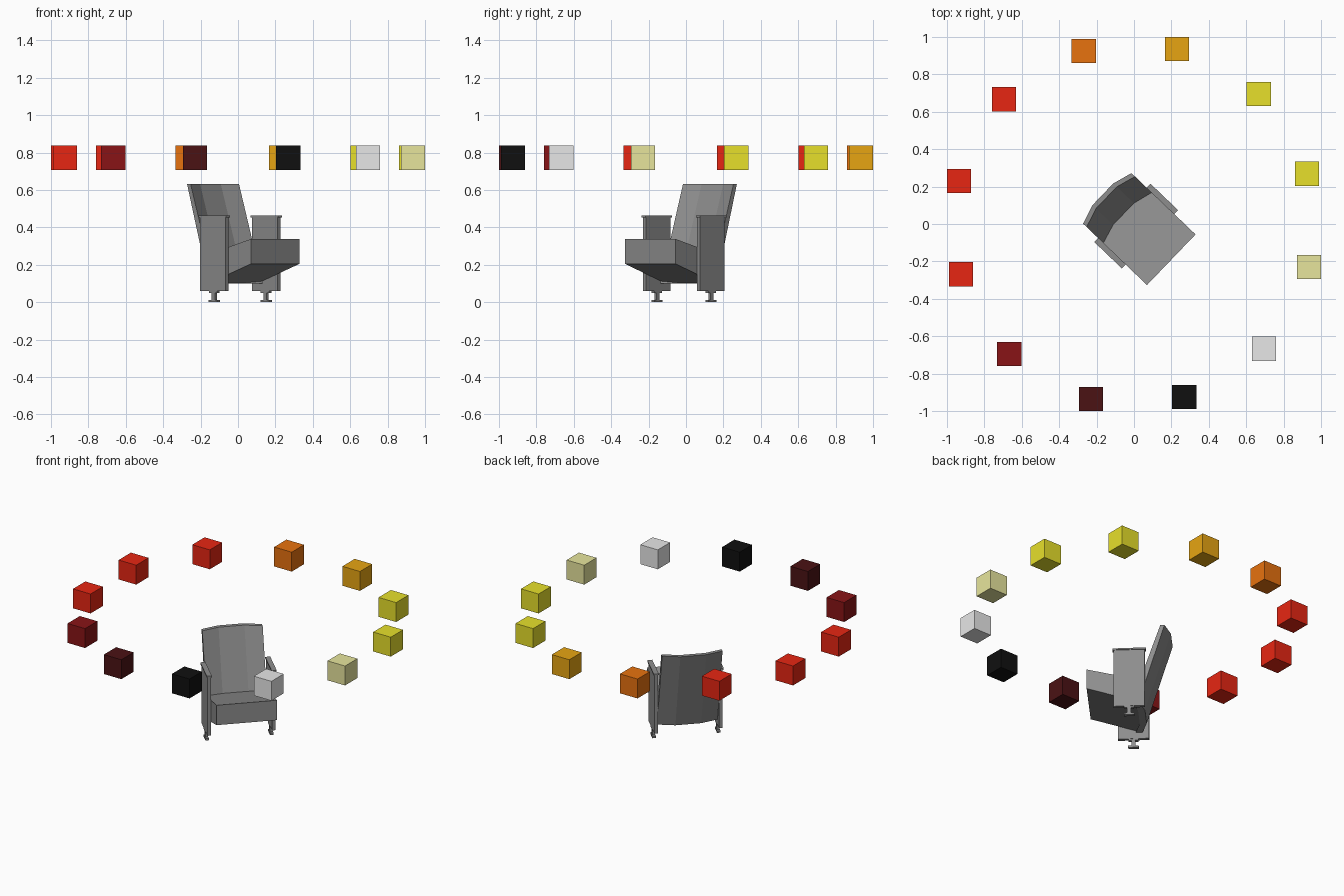
import bpy
import bmesh
from math import radians, cos, sin
from mathutils import Matrix

if "Cube" in bpy.data.objects:
    bpy.data.objects.remove(bpy.data.objects["Cube"], do_unlink=True)

TURN = radians(46.2)   # the chair and the ring share this heading


def make_material(name, rgb):
    mat = bpy.data.materials.new(name)
    mat.use_nodes = True
    colour = (*rgb, 1.0)
    mat.diffuse_color = colour
    mat.node_tree.nodes["Principled BSDF"].inputs["Base Color"].default_value = colour
    return mat


def finish(name, bm, mat, turn=0.0):
    bmesh.ops.recalc_face_normals(bm, faces=bm.faces)
    bmesh.ops.rotate(bm, verts=bm.verts, cent=(0, 0, 0),
                     matrix=Matrix.Rotation(turn, 3, "Z"))
    mesh = bpy.data.meshes.new(name)
    bm.to_mesh(mesh)
    bm.free()
    mesh.materials.append(mat)
    obj = bpy.data.objects.new(name, mesh)
    bpy.context.collection.objects.link(obj)
    return obj


def add_box(bm, centre, size):
    matrix = Matrix.Translation(centre) @ Matrix.Diagonal((*size, 1.0))
    bmesh.ops.create_cube(bm, size=1.0, matrix=matrix)


def loft(bm, sections):
    """Skin a row of matching closed sections and cap both ends."""
    rings = [[bm.verts.new(p) for p in section] for section in sections]
    for a, b in zip(rings, rings[1:]):
        for i in range(len(a)):
            j = (i + 1) % len(a)
            bm.faces.new((a[i], a[j], b[j], b[i]))
    bm.faces.new(rings[0])
    bm.faces.new(rings[-1])


grey = make_material("upholstery grey", (0.27, 0.27, 0.27))

# Seat: wedge cushion, facing -y before the turn
seat_profile = [(-0.276, 0.338), (-0.276, 0.205), (0.036, 0.101), (0.082, 0.245)]
bm = bmesh.new()
loft(bm, [[(x, y, z) for y, z in seat_profile] for x in (-0.1875, 0.1875)])
finish("seat", bm, grey, TURN)

# Backrest: leaning slab in three facets bowed to the rear
back_profile = [(-0.002, 0.101), (0.172, 0.632), (0.198, 0.632), (0.04, 0.101)]
bm = bmesh.new()
loft(bm, [[(x, y + bow, z) for y, z in back_profile]
          for x, bow in ((-0.187, 0), (-0.08, 0.032), (0.08, 0.032), (0.187, 0))])
finish("backrest", bm, grey, TURN)

# Side panels with arm caps, each on a single central foot
for side, s in (("left", 1), ("right", -1)):
    bm = bmesh.new()
    add_box(bm, (s * 0.2, -0.016, 0.257), (0.022, 0.19, 0.394))
    finish(side + "_side_panel", bm, grey, TURN)

    bm = bmesh.new()
    add_box(bm, (s * 0.201, -0.016, 0.458), (0.031, 0.204, 0.01))
    finish(side + "_arm_cap", bm, grey, TURN)

    bm = bmesh.new()
    for z, width, length, height in ((0.006, 0.022, 0.064, 0.012),
                                     (0.03, 0.016, 0.024, 0.04),
                                     (0.055, 0.02, 0.06, 0.012)):
        add_box(bm, (s * 0.2, -0.016, z), (width, length, height))
    finish(side + "_foot", bm, grey, TURN)

# Ring of floating cubes, running from dark through hot colours to white
red = make_material("red", (1.0, 0.024, 0.008))
yellow = make_material("yellow", (1.0, 0.93, 0.03))
ring_colours = [
    make_material("black", (0.005, 0.005, 0.005)),
    make_material("dark maroon", (0.07, 0.006, 0.007)),
    make_material("maroon", (0.25, 0.007, 0.008)),
    red, red, red,
    make_material("orange", (1.0, 0.21, 0.006)),
    make_material("amber", (1.0, 0.47, 0.008)),
    yellow, yellow,
    make_material("pale yellow", (1.0, 0.98, 0.42)),
    make_material("white", (1.0, 1.0, 1.0)),
]
RADIUS = 0.963
for i, mat in enumerate(ring_colours):
    angle = TURN - radians(120 + 30 * i)
    bm = bmesh.new()
    add_box(bm, (RADIUS * cos(angle), RADIUS * sin(angle), 0.773), (0.13, 0.13, 0.13))
    finish(f"ring_cube_{i + 1}", bm, mat)
